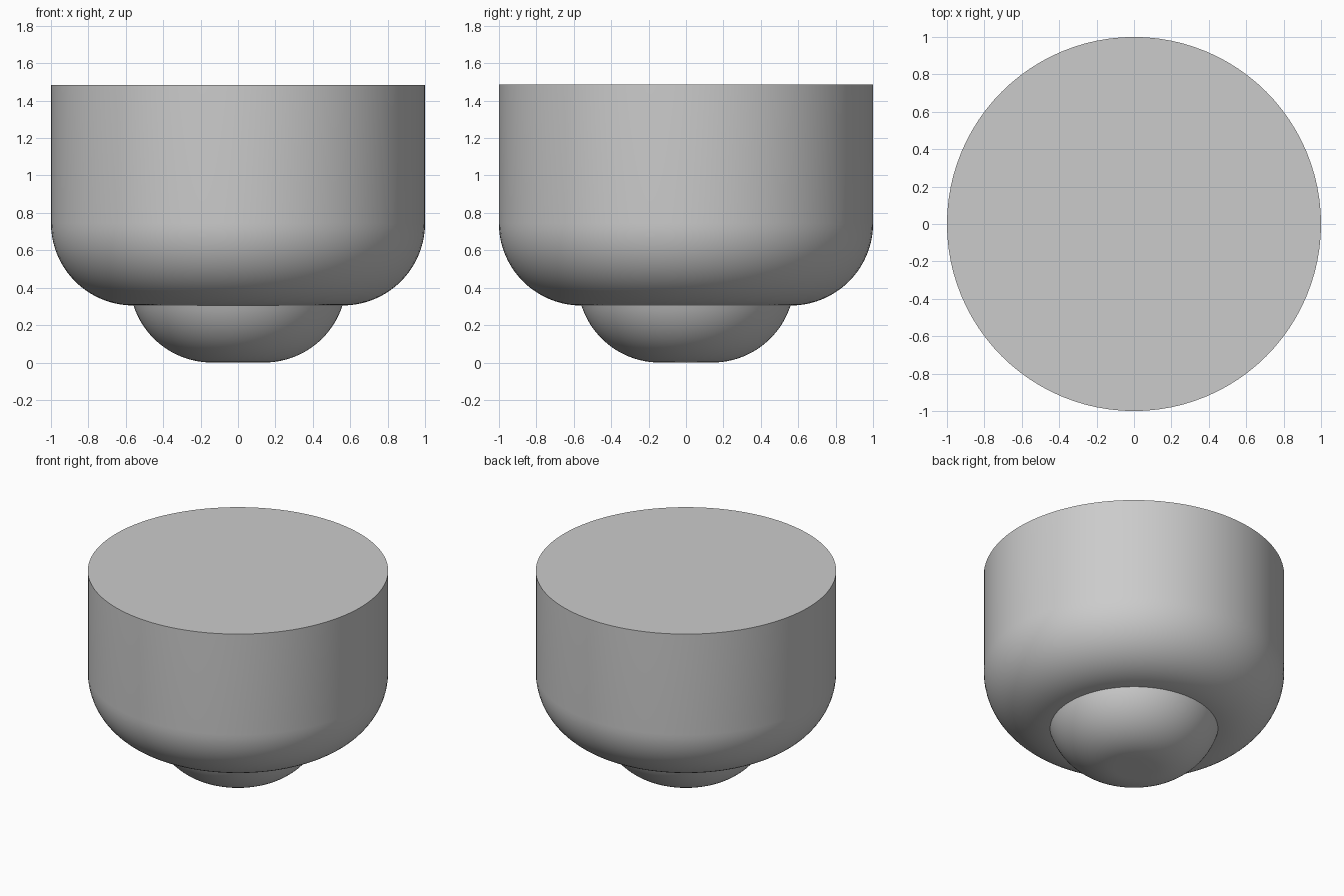
import bpy
import bmesh
from math import sin, cos, asin, pi

cube = bpy.data.objects.get("Cube")
if cube:
    bpy.data.objects.remove(cube, do_unlink=True)

SEGMENTS = 96
ARC_STEPS = 20
FILLET = 0.44      # rounding radius shared by both parts
BODY_BASE = 0.305  # height where the foot meets the body
BODY_TOP = 1.485

grey = bpy.data.materials.new("plain grey")
grey.use_nodes = True
colour = (0.6, 0.6, 0.6, 1)
grey.diffuse_color = colour
grey.node_tree.nodes["Principled BSDF"].inputs["Base Color"].default_value = colour


def arc(centre_r, base_z, sweep):
    """Rounded lower edge, from straight down outward through the sweep angle."""
    angles = [sweep * i / ARC_STEPS for i in range(ARC_STEPS + 1)]
    return [(centre_r + FILLET * sin(a), base_z + FILLET * (1 - cos(a))) for a in angles]


def lathe(name, profile):
    """Turn a (radius, height) profile about z, closing both ends with flat caps."""
    bm = bmesh.new()
    rings = []
    for r, z in profile:
        turns = [2 * pi * i / SEGMENTS for i in range(SEGMENTS)]
        rings.append([bm.verts.new((r * cos(t), r * sin(t), z)) for t in turns])
    for low, high in zip(rings, rings[1:]):
        for i in range(SEGMENTS):
            j = (i + 1) % SEGMENTS
            bm.faces.new((low[i], low[j], high[j], high[i]))
    bm.faces.new(rings[0][::-1])
    bm.faces.new(rings[-1])
    mesh = bpy.data.meshes.new(name)
    bm.to_mesh(mesh)
    bm.free()
    mesh.materials.append(grey)
    obj = bpy.data.objects.new(name, mesh)
    bpy.context.collection.objects.link(obj)
    bpy.ops.object.select_all(action='DESELECT')
    obj.select_set(True)
    bpy.context.view_layer.objects.active = obj
    bpy.ops.object.shade_smooth_by_angle(angle=pi / 6)


# Wide drum with a rounded lower edge
lathe("drum_body", arc(1 - FILLET, BODY_BASE, pi / 2) + [(1, BODY_TOP)])

# Small rounded foot, cut off where it meets the drum
foot_sweep = pi / 2 - asin((FILLET - BODY_BASE) / FILLET)
lathe("rounded_foot", arc(0.14, 0, foot_sweep))
